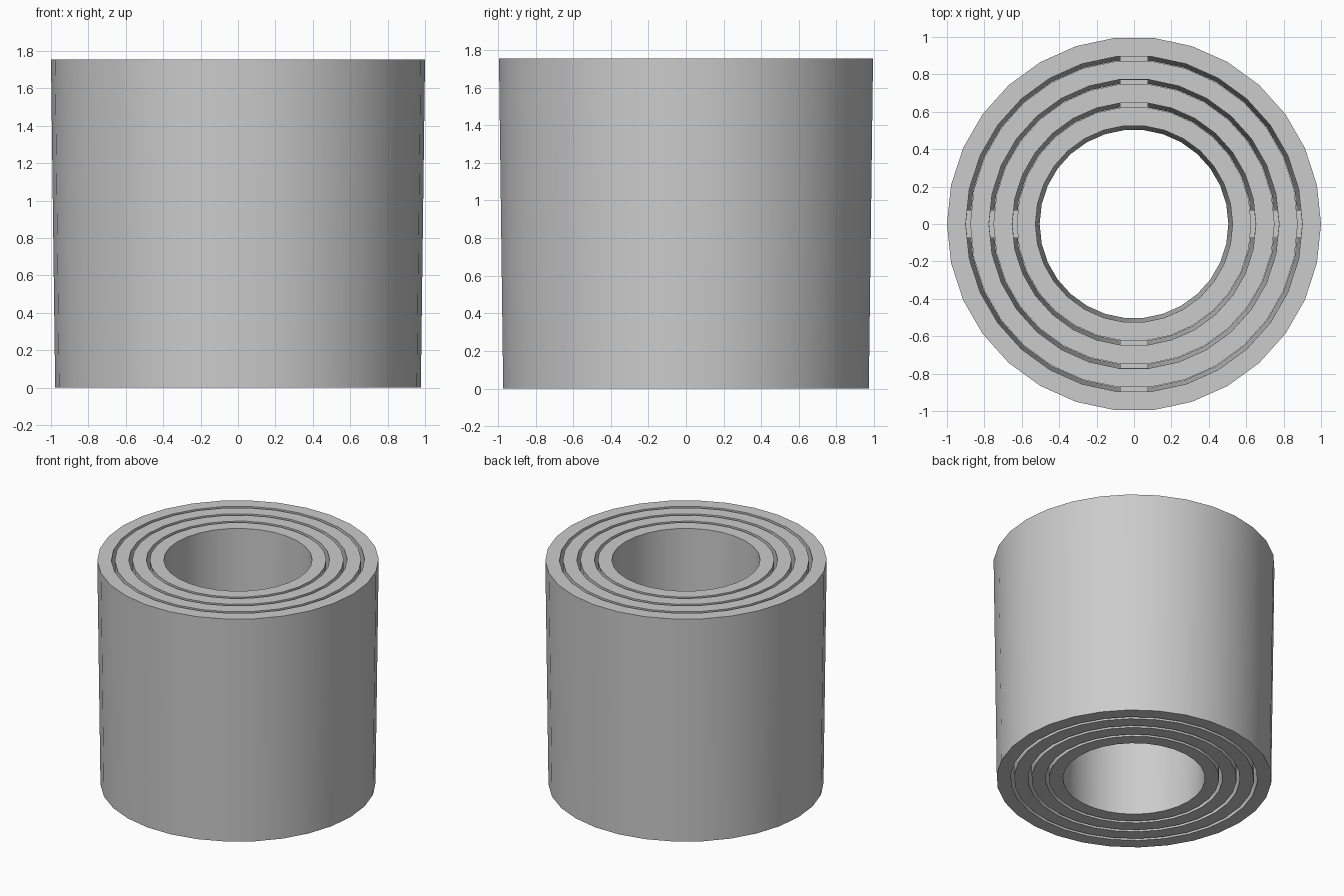
import bpy
import bmesh
import math
from mathutils import Matrix

SIDES = 30
HEIGHT = 1.755
TAPER = 0.0225      # radius lost from top to bottom
WALL = 0.1
STEP = 0.1243       # radius difference between neighbouring sleeves

cube = bpy.data.objects.get("Cube")
if cube:
    bpy.data.objects.remove(cube, do_unlink=True)

grey = bpy.data.materials.new("light grey")
grey.use_nodes = True
color = (0.6, 0.6, 0.6, 1)
grey.diffuse_color = color
grey.node_tree.nodes["Principled BSDF"].inputs["Base Color"].default_value = color


def finish(bm, name):
    bmesh.ops.recalc_face_normals(bm, faces=bm.faces)
    mesh = bpy.data.meshes.new(name)
    bm.to_mesh(mesh)
    bm.free()
    mesh.materials.append(grey)
    obj = bpy.data.objects.new(name, mesh)
    bpy.context.collection.objects.link(obj)
    return obj


def sleeve(name, radius):
    """Tapered tube, open through the middle."""
    profile = [(radius - TAPER, 0), (radius, HEIGHT),
               (radius - WALL, HEIGHT), (radius - WALL - TAPER, 0)]
    bm = bmesh.new()
    rings = []
    for i in range(SIDES):
        a = math.tau * i / SIDES
        rings.append([bm.verts.new((r * math.cos(a), r * math.sin(a), z))
                      for r, z in profile])
    for i, ring in enumerate(rings):
        after = rings[(i + 1) % SIDES]
        for j in range(4):
            k = (j + 1) % 4
            bm.faces.new((ring[j], after[j], after[k], ring[k]))
    obj = finish(bm, name)
    bpy.ops.object.select_all(action='DESELECT')
    obj.select_set(True)
    bpy.context.view_layer.objects.active = obj
    bpy.ops.object.shade_smooth_by_angle(angle=math.radians(30))


def tabs(name, radius):
    """Four small bridges across the gap just inside a sleeve."""
    bm = bmesh.new()
    for q in range(4):
        place = (Matrix.Rotation(q * math.pi / 2, 4, 'Z')
                 @ Matrix.Translation((radius - WALL - 0.015, 0, HEIGHT - 0.08))
                 @ Matrix.Diagonal((0.04, 0.15, 0.06, 1)))
        bmesh.ops.create_cube(bm, size=1, matrix=place)
    finish(bm, name)


# Nested sleeves from the outside in
names = ["outer", "second", "third", "inner"]
for n, label in enumerate(names):
    sleeve(label + "_sleeve", 1 - n * STEP)
    if n < 3:
        tabs(label + "_gap_tabs", 1 - n * STEP)
